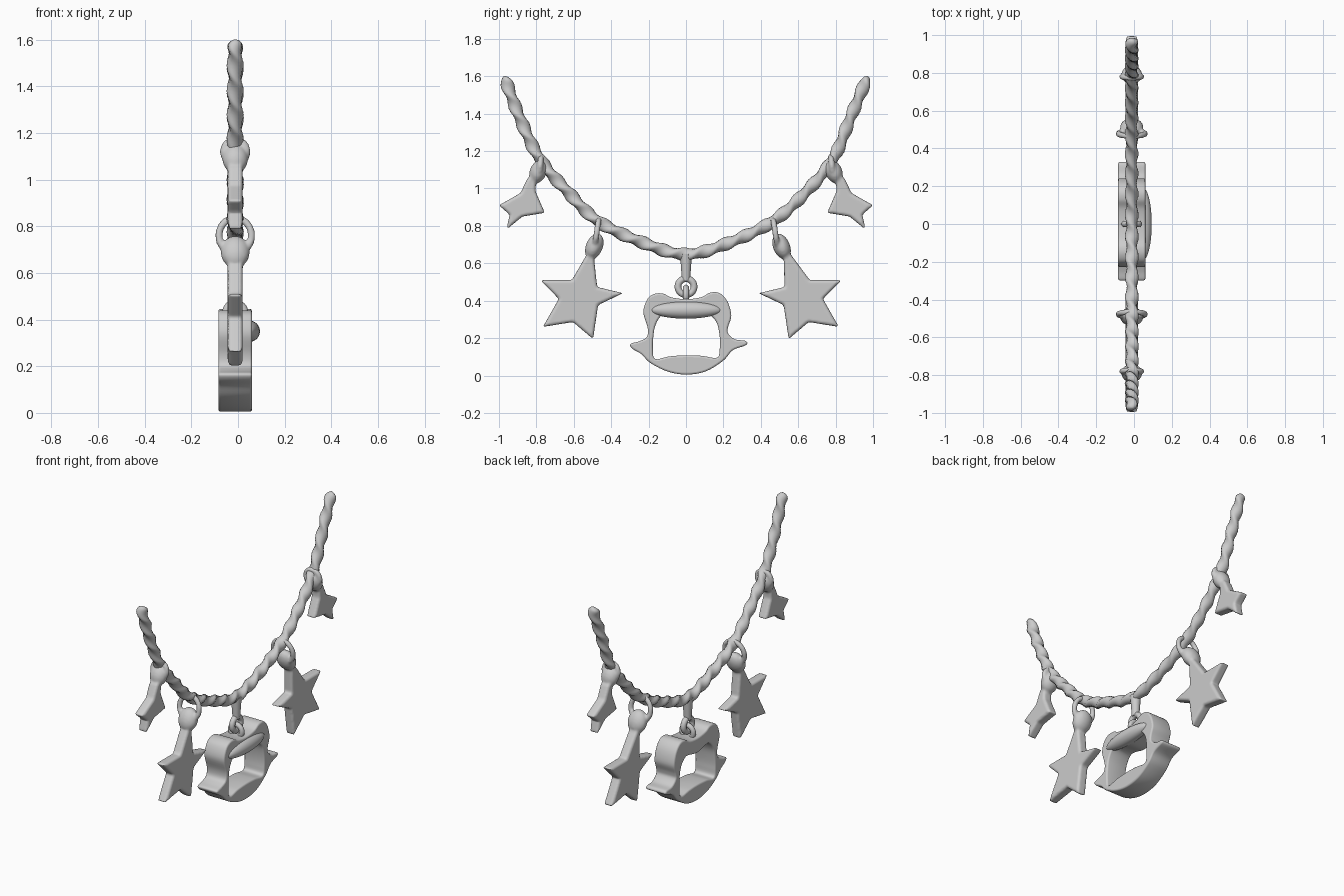
import bpy, bmesh, math
from mathutils import Vector

if "Cube" in bpy.data.objects:
    bpy.data.objects.remove(bpy.data.objects["Cube"])

X0 = -0.012  # plane of the necklace


def smooth_path(pts, n, cyclic=False):
    """Catmull-Rom through 2D points."""
    pts = [Vector(p) for p in pts]
    m = len(pts)
    get = (lambda i: pts[i % m]) if cyclic else (lambda i: pts[max(0, min(m - 1, i))])
    out = []
    for i in range(m if cyclic else m - 1):
        a, b, c, d = get(i - 1), get(i), get(i + 1), get(i + 2)
        for k in range(n):
            t = k / n
            out.append(0.5 * (2 * b + (c - a) * t + (2 * a - 5 * b + 4 * c - d) * t ** 2
                              + (3 * b - a - 3 * c + d) * t ** 3))
    return out if cyclic else out + [pts[-1]]


def activate(obj):
    bpy.ops.object.select_all(action='DESELECT')
    obj.select_set(True)
    bpy.context.view_layer.objects.active = obj


def finish(obj, angle=40):
    activate(obj)
    if obj.type == 'CURVE':
        bpy.ops.object.convert(target='MESH')
        obj = bpy.context.object
    bpy.ops.object.shade_smooth_by_angle(angle=math.radians(angle))
    return obj


def curve_object(name, loops, dims, cyclic=True):
    cu = bpy.data.curves.new(name, 'CURVE')
    cu.dimensions = dims
    for pts in loops:
        sp = cu.splines.new('POLY')
        sp.points.add(len(pts) - 1)
        for q, p in zip(sp.points, pts):
            q.co = (*p, 0, 1) if len(p) == 2 else (*p, 1)
        sp.use_cyclic_u = cyclic
    obj = bpy.data.objects.new(name, cu)
    bpy.context.collection.objects.link(obj)
    return obj


def plate(name, loops, half, bevel, x):
    """Outline in (y, z), extruded along x."""
    obj = curve_object(name, loops, '2D')
    cu = obj.data
    cu.fill_mode = 'BOTH'
    cu.extrude = half - bevel
    cu.bevel_depth = bevel
    cu.offset = -bevel
    cu.bevel_resolution = 2
    obj.rotation_euler = (math.pi / 2, 0, math.pi / 2)
    obj.location.x = x
    return finish(obj)


def tube(name, pts, r, cyclic=True):
    obj = curve_object(name, [pts], '3D', cyclic)
    obj.data.bevel_depth = r
    obj.data.bevel_resolution = 4
    obj.data.use_fill_caps = True
    return finish(obj, 60)


def ellipsoid(name, loc, radii, tilt=0):
    bpy.ops.mesh.primitive_uv_sphere_add(segments=32, ring_count=20, radius=1, location=loc,
                                         rotation=(tilt, 0, 0))
    obj = bpy.context.object
    obj.name = name
    obj.scale = radii
    return finish(obj, 60)


# Twisted cord: a rotating oval section swept along the drape
drape = smooth_path([(-.972, 1.60), (-.89, 1.38), (-.78, 1.155), (-.63, .98), (-.47, .825), (-.23, .71),
                     (0, .648), (.23, .71), (.465, .825), (.64, .98), (.785, 1.155), (.88, 1.38),
                     (.972, 1.60)], 16)
bm = bmesh.new()
rings, length, SIDES = [], 0, 16
total = sum((b - a).length for a, b in zip(drape, drape[1:]))
for i, p in enumerate(drape):
    if i:
        length += (p - drape[i - 1]).length
    t = (drape[min(i + 1, len(drape) - 1)] - drape[max(i - 1, 0)]).normalized()
    n = Vector((-t.y, t.x))
    end = min(length, total - length)
    k = math.sqrt(max(0.03, 1 - max(0, 1 - end / .045) ** 2))
    spin = length * math.pi / .115
    ring = []
    for j in range(SIDES):
        a = 2 * math.pi * j / SIDES
        u, v = .037 * k * math.cos(a), .027 * k * math.sin(a)
        w = u * math.cos(spin) - v * math.sin(spin)
        h = u * math.sin(spin) + v * math.cos(spin)
        ring.append(bm.verts.new((X0 + w, p.x + n.x * h, p.y + n.y * h)))
    rings.append(ring)
for r0, r1 in zip(rings, rings[1:]):
    for j in range(SIDES):
        bm.faces.new((r0[j], r0[(j + 1) % SIDES], r1[(j + 1) % SIDES], r1[j]))
bm.faces.new(rings[0])
bm.faces.new(rings[-1])
bmesh.ops.recalc_face_normals(bm, faces=bm.faces)
me = bpy.data.meshes.new("twisted_cord")
bm.to_mesh(me)
cord = bpy.data.objects.new("twisted_cord", me)
bpy.context.collection.objects.link(cord)
finish(cord, 60)

# Star charms: hoop round the cord, bead and star fused into one soft body
BIG = [(.50, .70), (.475, .473), (.337, .44), (.47, .377), (.497, .195), (.604, .286), (.765, .26),
       (.68, .41), (.78, .51), (.61, .51)]
SMALL = [(.80, 1.10), (.805, .985), (.755, .87), (.875, .85), (.96, .78), (.943, .86), (1.0, .91),
         (.885, .975), (.85, 1.05)]


def charm(name, s, outline, shift, hoop, bead, tilt):
    d = shift if s > 0 else 0
    flat = [(s * (y + (d * .4 if i == 0 else d)), z) for i, (y, z) in enumerate(outline)]
    star = plate(name, [flat], .032, .012, X0)
    y, z, rx, rz, lean = hoop
    loop = [(X0 + rx * math.cos(a), s * (y - lean * math.sin(a)), z + rz * math.sin(a))
            for a in (2 * math.pi * i / 32 for i in range(32))]
    ring = tube(name + "_hoop", loop, .016)
    by, bz, radii = bead
    drop = ellipsoid(name + "_bead", (X0, s * (by + d * .4), bz), radii, s * tilt)
    activate(star)
    ring.select_set(True)
    drop.select_set(True)
    bpy.ops.object.join()
    star = bpy.context.object
    rm = star.modifiers.new("fuse", 'REMESH')
    rm.mode = 'VOXEL'
    rm.voxel_size = .008
    rm.use_smooth_shade = True
    sm = star.modifiers.new("soften", 'SMOOTH')
    sm.factor = .5
    sm.iterations = 3


for s, side in ((-1, "left"), (1, "right")):
    charm("large_star_" + side, s, BIG, .052, (.478, .76, .07, .075, .012),
          (.49, .69, (.062, .045, .072)), .4)
    charm("small_star_" + side, s, SMALL, 0, (.78, 1.12, .05, .05, .005),
          (.79, 1.09, (.055, .045, .065)), .4)

# Cat-head frame pendant with ears and cheek tufts
outer = [(-.165, .437), (-.205, .41), (-.228, .34), (-.205, .255), (-.21, .205), (-.25, .183), (-.297, .168),
         (-.285, .142), (-.24, .115), (-.19, .067), (-.10, .022), (0, .005), (.105, .022), (.20, .08),
         (.25, .135), (.322, .163), (.318, .185), (.262, .193), (.225, .225), (.225, .26), (.242, .32),
         (.222, .395), (.18, .44), (.13, .443), (.08, .418), (0, .408), (-.08, .418), (-.12, .437)]
inner = [(-.175, .205), (-.163, .27), (-.13, .322), (-.085, .328), (0, .31), (.09, .328), (.13, .322),
         (.165, .28), (.18, .21), (.18, .14), (.165, .095), (.085, .105), (0, .108), (-.09, .102),
         (-.165, .088), (-.177, .14)]
plate("cat_frame", [smooth_path(outer, 5, True), smooth_path(inner, 5, True)], .072, .01, X0)

# Raised fringe on the face side
ellipsoid("fringe", (.048, 0, .35), (.046, .19, .046))

# Pendant ring, cross loop and hanger
circle = [2 * math.pi * i / 32 for i in range(32)]
tube("pendant_ring", [(X0, .043 * math.cos(a), .475 + .043 * math.sin(a)) for a in circle], .018)
tube("pendant_loop", [(X0 + .04 * math.cos(a), 0, .43 + .04 * math.sin(a)) for a in circle], .016)
bpy.ops.mesh.primitive_cone_add(vertices=24, radius1=.022, radius2=.032, depth=.14, location=(X0, 0, .58))
bpy.context.object.name = "pendant_hanger"
finish(bpy.context.object, 50)
